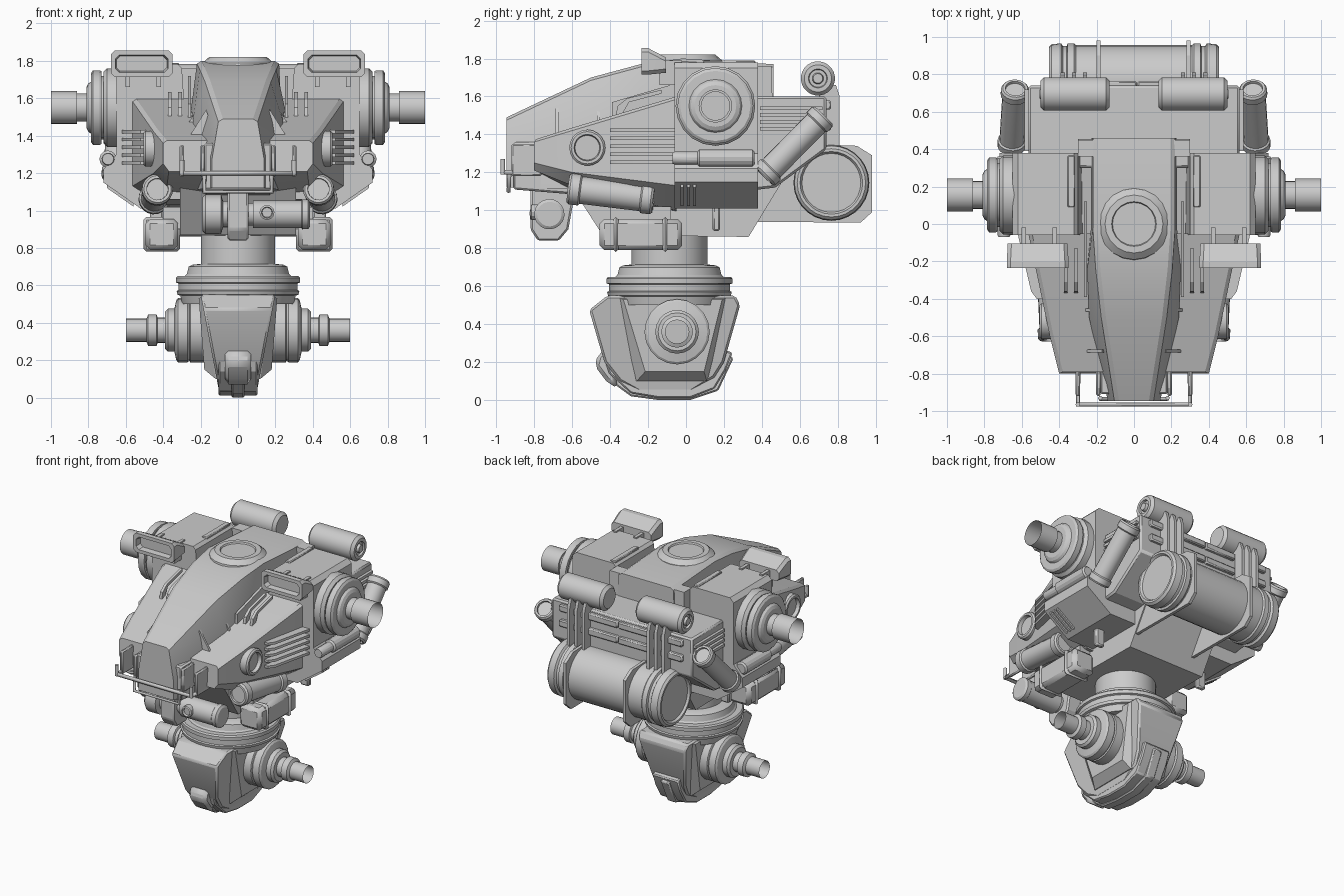
import bpy, bmesh, math
from mathutils import Vector


def finish(bm, name, mirror=False, bevel=0):
    bmesh.ops.recalc_face_normals(bm, faces=bm.faces)
    me = bpy.data.meshes.new(name)
    bm.to_mesh(me)
    bm.free()
    me.shade_smooth()
    me.set_sharp_from_angle(angle=math.radians(24))
    ob = bpy.data.objects.new(name, me)
    bpy.context.collection.objects.link(ob)
    if bevel:
        b = ob.modifiers.new("Bevel", 'BEVEL')
        b.width, b.segments, b.limit_method = bevel, 1, 'ANGLE'
    if mirror:
        m = ob.modifiers.new("Mirror", 'MIRROR')
        m.use_mirror_merge = False
    return ob


def loft(name, rings, mirror=False, bevel=0, cap0=True, cap1=True):
    bm = bmesh.new()
    vs = [[bm.verts.new(p) for p in r] for r in rings]
    n = len(vs[0])
    for a, b in zip(vs, vs[1:]):
        for i in range(n):
            j = (i + 1) % n
            bm.faces.new((a[i], a[j], b[j], b[i]))
    if cap0:
        bm.faces.new(vs[0][::-1])
    if cap1:
        bm.faces.new(vs[-1])
    return finish(bm, name, mirror, bevel)


def slab(name, yz, x0, x1, mirror=False, bevel=0):
    """side-view outline extruded across x"""
    return loft(name, [[(x, y, z) for y, z in yz] for x in (x0, x1)], mirror, bevel)


def box(name, x, y, z, mirror=False, bevel=0):
    return slab(name, [(y[0], z[0]), (y[1], z[0]), (y[1], z[1]), (y[0], z[1])], *x, mirror, bevel)


def lathe(name, o, d, prof, segs=24, mirror=False, cap1=True):
    """profile of (distance, radius) turned round the axis d from o"""
    o, d = Vector(o), Vector(d).normalized()
    u = d.orthogonal().normalized()
    w = d.cross(u)
    rings = []
    for t, r in prof:
        rings.append([o + d * t + (u * math.cos(a) + w * math.sin(a)) * r
                      for a in (2 * math.pi * (i + .5) / segs for i in range(segs))])
    return loft(name, rings, mirror, cap1=cap1)


def canister(name, a, b, r, segs=20, mirror=False, cap=.05):
    """capsule with raised collars and recessed ends"""
    L = (Vector(b) - Vector(a)).length
    half = [(.015, r * .68), (0, r * .7), (0, r * .88), (.012, r), (cap, r), (cap + .008, r * .88)]
    lathe(name, a, Vector(b) - Vector(a), half + [(L - t, q) for t, q in half[::-1]], segs, mirror)


def rod(name, pts, r=.012, mirror=False):
    cu = bpy.data.curves.new(name, 'CURVE')
    cu.dimensions, cu.bevel_depth, cu.bevel_resolution, cu.use_fill_caps = '3D', r, 1, True
    for s in ((1, -1) if mirror else (1,)):
        sp = cu.splines.new('POLY')
        sp.points.add(len(pts) - 1)
        for p, q in zip(sp.points, pts):
            p.co = (q[0] * s, q[1], q[2], 1)
    ob = bpy.data.objects.new(name, cu)
    bpy.context.collection.objects.link(ob)


# central spine: section half widths and heights along y
spine = [(.46, .22, 1.77, .23, 1.2), (-.02, .22, 1.80, .23, 1.15), (-.24, .205, 1.77, .25, 1.12),
         (-.5, .175, 1.70, .24, 1.11), (-.945, .105, 1.49, .14, 1.12)]
loft("spine_hull", [[(-b, y, l), (b, y, l), (b, y, t - .22), (w, y, t - .015), (w - .025, y, t),
                     (-w + .025, y, t), (-w, y, t - .015), (-b, y, t - .22)] for y, w, t, b, l in spine])
lathe("top_hatch", (0, 0, 1.73), (0, 0, 1), [(0, .2), (.06, .19), (.09, .155), (.09, .12), (.08, .115)], 20)

# lower hull and chin
slab("lower_hull", [(-.62, 1.15), (-.44, .87), (.33, .86), (.5, 1.14), (.5, 1.5), (-.6, 1.3)], -.31, .31)
slab("chin", [(-.91, 1.36), (-.91, 1.11), (-.55, 1.08), (-.5, 1.36)], -.18, .18, bevel=.01)

# front cheek hull, tapering toward the nose
loft("cheek_hull", [
    [(.15, -.8, 1.21), (.37, -.8, 1.21), (.40, -.8, 1.25), (.40, -.8, 1.36), (.38, -.79, 1.375), (.15, -.79, 1.375)],
    [(.15, -.6, 1.1), (.38, -.6, 1.13), (.45, -.6, 1.2), (.45, -.6, 1.42), (.43, -.6, 1.435), (.15, -.6, 1.435)],
    [(.15, -.05, .98), (.36, -.05, 1.0), (.565, -.05, 1.13), (.565, -.05, 1.585), (.545, -.05, 1.6), (.15, -.05, 1.6)],
], True)
lathe("cheek_lamp", (.38, -.52, 1.33), (1, 0, 0), [(0, .095), (.115, .095), (.125, .085), (.125, .07), (.1, .065)], 20, True)
for i in range(5):
    z = 1.245 + i * .042
    loft("cheek_fin", [[(.45, y, z), (x, y, z), (x, y, z + .018), (.45, y, z + .018)]
                       for y, x in ((-.4, .52), (-.36, .55), (-.06, .62))], True)
grab = [(-.37, 1.50), (-.36, 1.55), (-.31, 1.59), (-.13, 1.635), (-.13, 1.615), (-.3, 1.57), (-.34, 1.5)]
for x in (.3, .355):
    slab("cheek_grab_handle", grab, x, x + .02, True)
slab("spine_rail", [(-.39, 1.48), (-.39, 1.57), (.12, 1.72), (.12, 1.6)], .25, .268, True)
for y, z in ((-.46, 1.48), (-.68, 1.40)):
    loft("spine_fin", [[(.12, y + d, z - .02), (.27, y + d, z - .02), (.17, y + d, z + .14)] for d in (-.008, .008)], True)

# shoulder block with sloped underside
loft("shoulder_block", [[(.3, y, 1.76), (.32, y, 1.78), (.62, y, 1.78), (.65, y, 1.75), (.65, y, 1.3),
                         (.72, y, 1.22), (.72, y, 1.15), (.52, y, 1.01), (.25, y, 1.01)] for y in (-.06, .38)], True)
box("shoulder_vent", (.315, .355), (.09, .365), (1.76, 1.79), True, .005)
for i in range(3):
    y = -.03 + i * .034
    loft("underside_slot", [[(.56, q, 1.022), (.7, q, 1.12), (.7, q, 1.15), (.56, q, 1.05)] for q in (y, y + .016)], True)
box("underside_hook", (.4, .47), (.14, .18), (.89, 1.06), True, .01)
lathe("shoulder_joint", (.6, .155, 1.55), (1, 0, 0), [(0, .21), (.1, .21), (.12, .19), (.12, .17), (.13, .17), (.13, .195),
      (.14, .2), (.175, .2), (.185, .185), (.185, .14), (.2, .13), (.21, .11), (.21, .075), (.26, .075), (.26, .088), (.4, .088)], 20, True, False)
lathe("side_bar", (.695, -.07, 1.275), (0, 1, 0), [(0, .03), (.01, .034), (.13, .034), (.14, .046), (.42, .046), (.43, .035)], 14, True)

# rear block, louvres and back rails
slab("rear_block", [(.3, 1.6), (.3, 1.1), (.47, 1.12), (.74, 1.32), (.74, 1.6)], -.565, .565, bevel=.012)
slab("rear_deck", [(.36, 1.55), (.36, 1.76), (.45, 1.76), (.455, 1.6)], -.3, .3)
for i in range(4):
    box("rear_louvre", (.55, .585), (.39, .72), (1.42 + i * .036, 1.44 + i * .036), True)
for z in (1.42, 1.53):
    for s in (-.5, -.235, .02):
        box("back_rail", (s, s + .47 if s > 0 else s + .25), (.72, .765), (z, z + .05), bevel=.008)
for x in (.25, .31, .37):
    slab("back_upright", [(.7, 1.66), (.79, 1.66), (.81, 1.6), (.81, 1.3), (.7, 1.3)], x, x + .022, True)
lathe("back_roller", (.13, .695, 1.695), (1, 0, 0), [(0, .07), (.02, .09), (.35, .09), (.37, .072), (.37, .05), (.355, .046), (.355, .03), (.375, .025)], 24, True)

# rear tank with bracket plates
tank = [(.0, .155), (-.015, .165), (-.015, .18), (.0, .195), (.05, .2), (.06, .185), (.08, .185), (.085, .2), (.12, .2), (.13, .19)]
lathe("rear_tank", (-.44, .766, 1.145), (1, 0, 0), tank + [(.88 - t, r) for t, r in tank[::-1]], 28)
for x in (-.2, .28):
    slab("tank_bracket", [(.36, .94), (.92, .935), (.98, .99), (.98, 1.29), (.9, 1.34), (.62, 1.35), (.5, 1.3), (.4, 1.1)], x, x + .022)

# strapped canisters
canister("rear_canister", (.635, .725, 1.5), (.655, .41, 1.18), .076, 18, True)
canister("front_canister", (.43, -.62, 1.115), (.45, -.17, 1.06), .083, 18, True, .06)
slab("front_canister_clamp", [(-.5, 1.06), (-.26, 1.03), (-.26, 1.14), (-.5, 1.18)], .3, .41, True)

# side stowage boxes
box("stowage_box", (.32, .495), (-.455, -.02), (.79, .955), True, .025)
for y in (-.385, -.125):
    box("stowage_strap", (.31, .505), (y, y + .03), (.78, .965), True, .025)
box("stowage_mount", (.25, .4), (-.4, -.08), (.9, 1.02), True)

# sensor heads on the shoulders: framed front with recessed lens, tapering back
def frame(y, g, h=.07, zc=1.785):
    w, h, c, X = .165 - g, h - g, .02, .515
    pts = [(w - c, -h), (w, -h + c), (w, h - c), (w - c, h), (-w + c, h), (-w, h - c), (-w, -h + c), (-w + c, -h)]
    return [(X + a, y, zc + b) for a, b in pts]
loft("sensor_head", [frame(-.105, .005, .045, 1.765), frame(-.2, 0), frame(-.235, 0), frame(-.235, .024), frame(-.195, .03)], True)
for x in (.425, .59):
    box("sensor_bracket", (x - .012, x + .012), (-.14, -.02), (1.66, 1.79), True)

# front bumper rails
rod("bumper_bar", [(.3, -.8, 1.2), (.3, -.965, 1.2), (-.3, -.965, 1.2), (-.3, -.8, 1.2)], .014)
rod("bumper_post", [(.3, -.965, 1.27), (.3, -.965, 1.19)], .013, True)
rod("lower_bumper_bar", [(.18, -.93, 1.2), (.18, -.935, 1.1), (-.18, -.935, 1.1), (-.18, -.93, 1.2)])
for x in (.19, .3):
    box("bumper_plate", (x - .012, x + .012), (-.92, -.76), (1.18, 1.35), True, .008)

# chin turret
slab("chin_mount", [(-.78, .84), (-.67, .84), (-.62, .9), (-.58, 1.12), (-.82, 1.12), (-.82, .9)], -.055, .055, bevel=.01)
lathe("chin_wheel", (-.19, -.72, .98), (1, 0, 0), [(.02, .05), (0, .07), (0, .09), (.015, .105), (.1, .105), (.11, .07), (.15, .07)], 18)
lathe("chin_barrel", (.04, -.72, .98), (1, 0, 0), [(0, .06), (.04, .06), (.04, .075), (.3, .075), (.305, .08), (.335, .08), (.345, .065)], 18)
lathe("chin_lens", (.155, -.77, .99), (0, -1, 0), [(0, .04), (.045, .04), (.05, .03), (.035, .026)], 12)

# waist column and ring
lathe("waist", (0, -.087, .5), (0, 0, 1), [(0, .3), (.045, .31), (.05, .325), (.07, .33), (.075, .32), (.11, .32), (.115, .333),
      (.14, .333), (.15, .325), (.15, .285), (.16, .275), (.2, .265), (.21, .245), (.215, .2), (.42, .2)], 32)

# pelvis: front-to-back shell, narrowing to a keel
pel = [(-.415, .55), (-.51, .475), (-.43, .2), (-.35, .1), (-.25, .045), (.03, .045), (.15, .12), (.2, .2), (.285, .5), (.26, .55)]
loft("pelvis", [[(s * (.095 + .19 * z), y, z) for y, z in pel] for s in (-1, 1)], bevel=.012)
keel = [(-.44, .24), (-.405, .14), (-.29, .035), (-.14, .01), (.02, .01), (.15, .06), (.21, .16), (.245, .25), (.1, .3), (-.3, .3)]
slab("keel_rim", keel, -.105, .105, bevel=.008)
slab("keel_center", [(-.45, .2), (-.4, .1), (-.29, .02), (-.14, 0), (.02, 0), (.17, .05), (.25, .22), (.2, .26), (-.42, .26)], -.035, .035, bevel=.008)
slab("front_nub", [(-.48, .18), (-.465, .24), (-.43, .26), (-.38, .2), (-.36, .06), (-.42, .1)], -.07, .07, bevel=.02)
loft("pelvis_side_plate", [
    [(.1, -.39, .55), (.1, -.27, .1), (.1, .115, .1), (.1, .24, .55)],
    [(.18, -.37, .545), (.12, -.26, .1), (.12, .11, .1), (.18, .23, .545)],
    [(.21, -.33, .53), (.18, -.215, .15), (.18, .095, .15), (.21, .19, .53)]], True)
lathe("hip_joint", (.18, -.047, .36), (1, 0, 0), [(0, .172), (.075, .172), (.08, .163), (.09, .172), (.14, .172), (.15, .16), (.16, .115),
      (.195, .115), (.21, .1), (.21, .068), (.25, .068), (.255, .083), (.3, .083), (.31, .062), (.42, .062)], 20, True, False)
